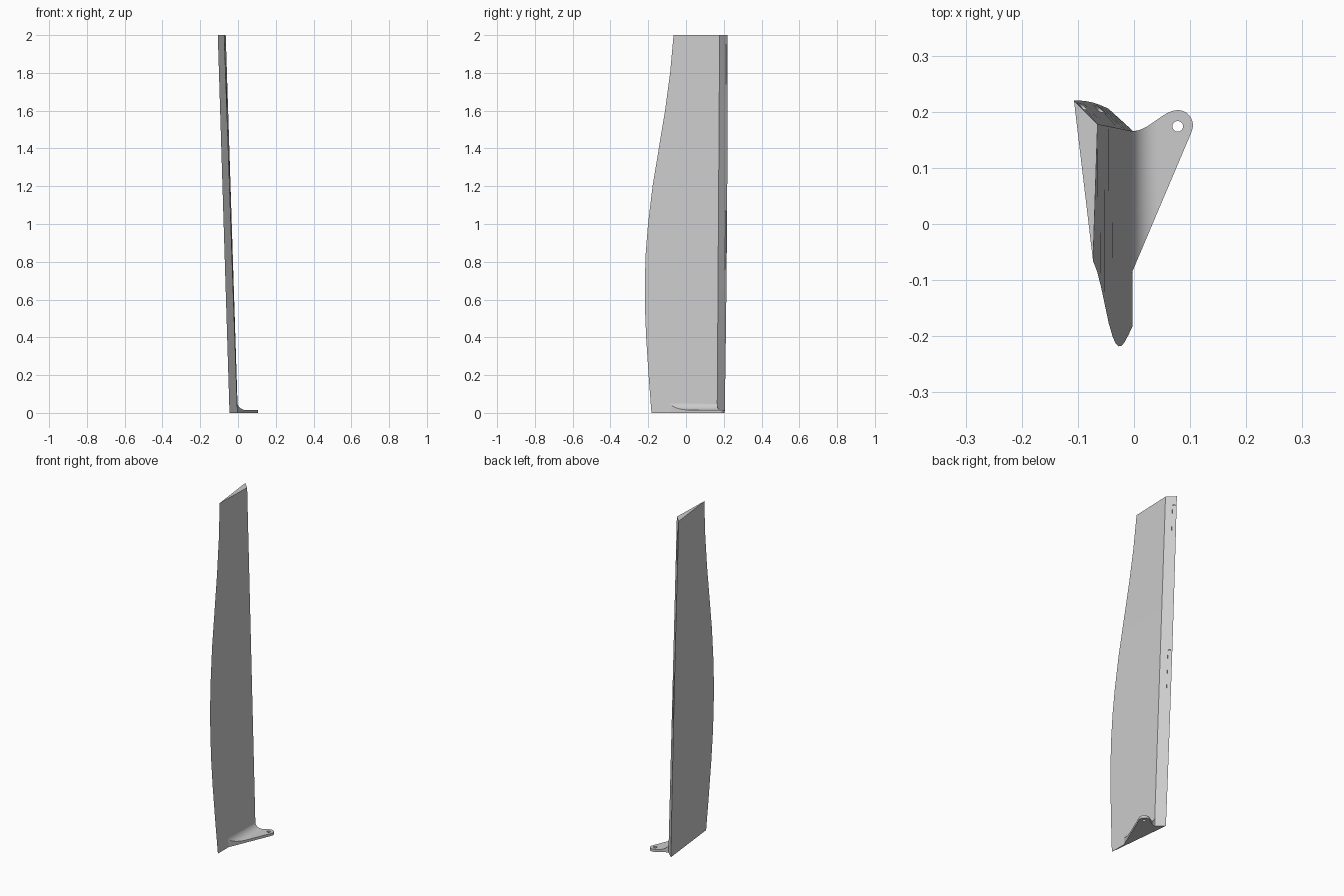
import bpy, bmesh
from math import sin, cos, pi, sqrt
from mathutils import Vector

if "Cube" in bpy.data.objects:
    bpy.data.objects.remove(bpy.data.objects["Cube"], do_unlink=True)

GREY = (0.6, 0.6, 0.6, 1)
grey = bpy.data.materials.new("plain_grey")
grey.use_nodes = True
grey.diffuse_color = GREY
grey.node_tree.nodes["Principled BSDF"].inputs["Base Color"].default_value = GREY


def loft(name, rings):
    """Skin a list of equal-length rings and close both ends."""
    bm = bmesh.new()
    loops = [[bm.verts.new(p) for p in ring] for ring in rings]
    for a, b in zip(loops, loops[1:]):
        for i in range(len(a)):
            j = (i + 1) % len(a)
            bm.faces.new((a[i], a[j], b[j], b[i]))
    bm.faces.new(loops[0])
    bm.faces.new(loops[-1])
    bmesh.ops.recalc_face_normals(bm, faces=bm.faces)
    mesh = bpy.data.meshes.new(name)
    bm.to_mesh(mesh)
    bm.free()
    mesh.materials.append(grey)
    obj = bpy.data.objects.new(name, mesh)
    bpy.context.collection.objects.link(obj)
    return obj


def activate(obj):
    bpy.ops.object.select_all(action='DESELECT')
    obj.select_set(True)
    bpy.context.view_layer.objects.active = obj


def cut(obj, cutter):
    mod = obj.modifiers.new("cut", 'BOOLEAN')
    mod.operation = 'DIFFERENCE'
    mod.solver = 'EXACT'
    mod.object = cutter
    activate(obj)
    bpy.ops.object.modifier_apply(modifier=mod.name)
    bpy.data.objects.remove(cutter, do_unlink=True)


# Blade edges: curved leading edge, bend line and outer rear edge
def bend(z):
    return Vector((-0.001 - 0.032 * z, 0.165 + 0.0065 * z, z))


def rear(z):
    return Vector((-0.045 - 0.031 * z, 0.205 + 0.0165 * z - 0.0045 * z * z, z))


LEADING = [(0, -0.183), (0.2, -0.198), (0.4, -0.211), (0.55, -0.217),
           (0.7, -0.218), (0.85, -0.213), (1, -0.201), (1.2, -0.177),
           (1.4, -0.144), (1.6, -0.111), (1.8, -0.084), (2, -0.066)]
blade = loft("blade", [[Vector((-0.003 - 0.035 * z, y, z)), bend(z), rear(z)]
                       for z, y in LEADING])

# Shallow round-ended slots in the rear bevel
for low, high in ((0.76, 1.07), (1.74, 1.95)):
    start = bend(low).lerp(rear(low), 0.76)
    end = bend(high).lerp(rear(high), 0.76)
    along = (end - start).normalized()
    across = (rear(low) - bend(low)).normalized()
    out = along.cross(across).normalized()
    if out.y < 0:
        out = -out
    radius = 0.008
    outline = []
    for k in range(16):
        t = pi * (k % 8) / 7
        if k < 8:
            outline.append(end - along * radius + radius * (across * cos(t) + along * sin(t)))
        else:
            outline.append(start + along * radius - radius * (across * cos(t) + along * sin(t)))
    cut(blade, loft("slot_cutter", [[p + out * d for p in outline] for d in (-0.005, 0.02)]))

# Mounting tab: flat ear with a fillet rising into the blade
CX, CY, R = 0.078, 0.176, 0.027
FILLET, THICK = 0.047, 0.015


def round_offset(x):
    return sqrt(max(R * R - (x - CX) ** 2, 0.000001))


def front_y(x):
    return -0.085 + (x + 0.003) / 0.424 if x < 0.103 else CY - round_offset(x)


def back_y(x):
    if x > CX:
        return CY + round_offset(x)
    t = max(x, 0) / CX
    return 0.166 + 0.037 * t * t * (3 - 2 * t)


stations = [(-0.010, THICK + FILLET)]
for k in range(11):
    t = pi / 2 * k / 10
    stations.append((0.042 - FILLET * cos(t), THICK + FILLET * (1 - sin(t))))
stations += [(0.042 + 0.036 * k / 6, THICK) for k in range(1, 7)]
stations += [(CX + R * sin(pi / 2 * k / 10), THICK) for k in range(1, 11)]
tab = loft("mounting_tab", [[(x, front_y(x), 0), (x, back_y(x), 0),
                             (x, back_y(x), h), (x, front_y(x), h)] for x, h in stations])

# Bolt hole through the tab
circle = [(CX + 0.0095 * cos(2 * pi * k / 24), CY - 0.002 + 0.0095 * sin(2 * pi * k / 24))
          for k in range(24)]
cut(tab, loft("hole_cutter", [[(x, y, z) for x, y in circle] for z in (-0.05, 0.1)]))

for obj in (blade, tab):
    activate(obj)
    bpy.ops.object.shade_smooth_by_angle(angle=0.5)
